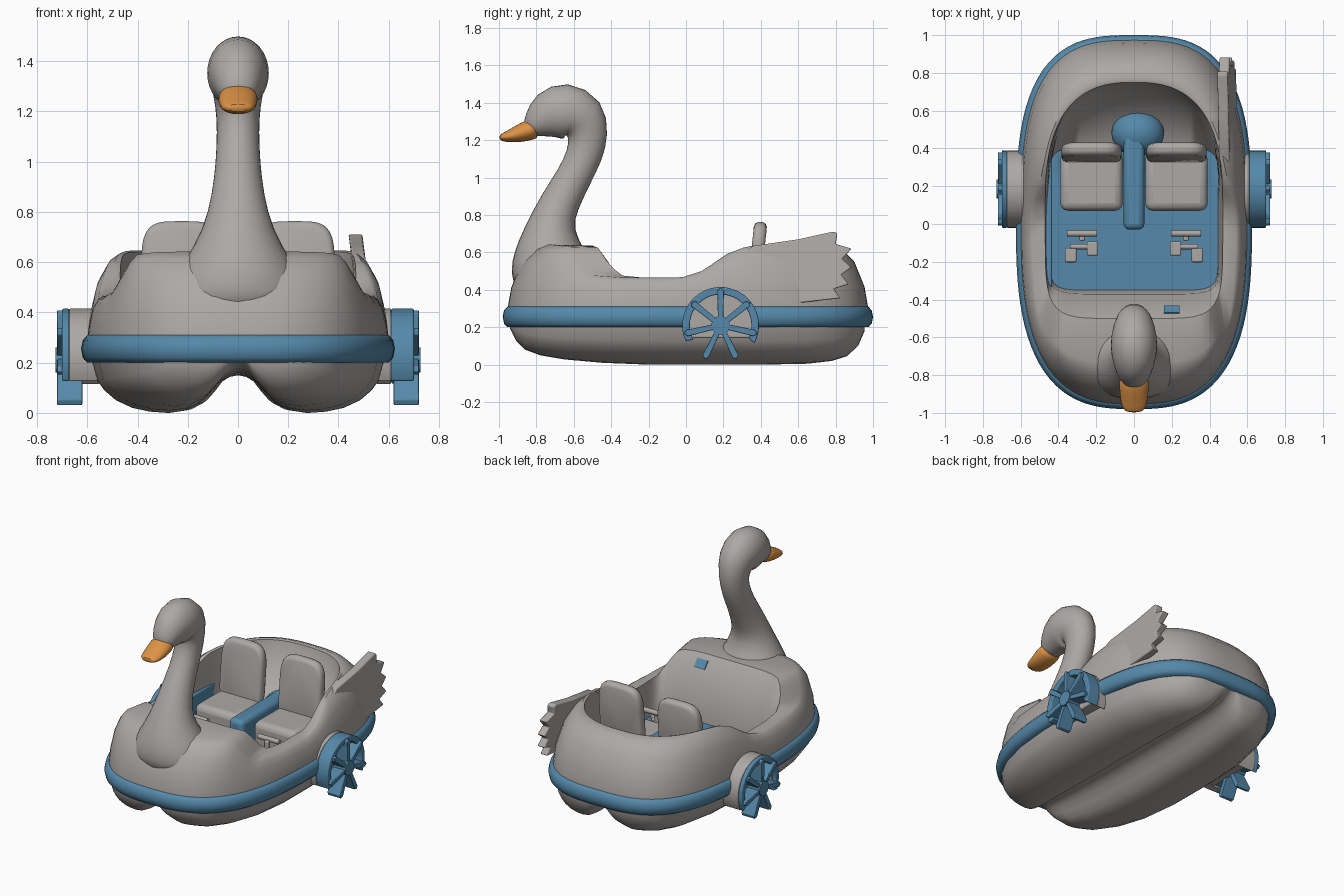
import bpy, bmesh, math
from mathutils import Vector, Matrix

if "Cube" in bpy.data.objects:
    bpy.data.objects.remove(bpy.data.objects["Cube"])


def material(name, rgb):
    m = bpy.data.materials.new(name)
    m.diffuse_color = (*rgb, 1)
    m.use_nodes = True
    m.node_tree.nodes["Principled BSDF"].inputs["Base Color"].default_value = m.diffuse_color
    return m


GREY = material("warm grey", (0.42, 0.395, 0.38))
BLUE = material("boat blue", (0.09, 0.25, 0.40))
ORANGE = material("beak orange", (0.72, 0.29, 0.06))


def finish(name, bm, mats, angle=40, subsurf=0, bevel=0):
    bmesh.ops.recalc_face_normals(bm, faces=bm.faces[:])
    me = bpy.data.meshes.new(name)
    bm.to_mesh(me)
    bm.free()
    for m in mats:
        me.materials.append(m)
    me.shade_smooth()
    me.set_sharp_from_angle(angle=math.radians(angle))
    ob = bpy.data.objects.new(name, me)
    bpy.context.collection.objects.link(ob)
    if bevel:
        b = ob.modifiers.new("bevel", 'BEVEL')
        b.width, b.segments = bevel, 3
    if subsurf:
        s = ob.modifiers.new("smooth", 'SUBSURF')
        s.levels = s.render_levels = subsurf
    return ob


def loft(rings, caps=True, wrap=False):
    """Skin closed rings; returns bmesh and the end caps."""
    bm = bmesh.new()
    vs = [[bm.verts.new(p) for p in r] for r in rings]
    pairs = list(zip(vs, vs[1:])) + ([(vs[-1], vs[0])] if wrap else [])
    for a, b in pairs:
        n = len(a)
        for i in range(n):
            j = (i + 1) % n
            bm.faces.new((a[i], a[j], b[j], b[i]))
    ends = [bm.faces.new(vs[0]), bm.faces.new(vs[-1])] if caps else []
    return bm, ends


def prism(name, pts, x0, x1, mat, bevel=0.0, shear=None):
    """Extrude a y,z outline along x."""
    bm, _ = loft([[Vector((x, y, z)) for y, z in pts] for x in (x0, x1)])
    if shear:
        for v in bm.verts:
            v.co.x += shear(v.co.z)
    return finish(name, bm, [mat], 30, bevel=bevel)


def box(name, centre, size, mat, bevel=0.01, lean=0.0):
    bm = bmesh.new()
    bmesh.ops.create_cube(bm, size=1)
    for v in bm.verts:
        v.co = Vector(v.co[i] * size[i] for i in range(3))
    bmesh.ops.transform(bm, verts=bm.verts[:], matrix=Matrix.Translation(centre) @ Matrix.Rotation(lean, 4, 'X'))
    return finish(name, bm, [mat], 50, bevel=bevel)


def interp(keys, x):
    if x <= keys[0][0]:
        return keys[0][1]
    for (a, p), (b, q) in zip(keys, keys[1:]):
        if x <= b:
            return p + (q - p) * (x - a) / (b - a)
    return keys[-1][1]


N = 112
FLOOR_Z = .235


def outline(a, front, rear, cy, nf, nr):
    """Superellipse plan outline with different front and rear halves."""
    pts = []
    for i in range(N):
        t = 2 * math.pi * (i + 0.5) / N
        c, s = math.cos(t), math.sin(t)
        n, b = (nr, rear) if s > 0 else (nf, front)
        r = (abs(c) ** n + abs(s) ** n) ** (-1 / n)
        pts.append(Vector((a * c * r, cy + b * s * r, 0)))
    return pts


# Upper body shell with open cockpit
outer = outline(0.60, 0.965, 0.965, 0.01, 2.8, 3.0)
rim = outline(0.47, 0.60, 0.65, 0.10, 6, 2.6)
floor = outline(0.445, 0.40, 0.35, 0.05, 10, 10)
RIM_Z = [(-.52, .65), (-.47, .63), (-.41, .54), (-.35, .48), (-.2, .465), (.04, .465),
         (.12, .50), (.22, .59), (.32, .632), (.45, .645), (.8, .65)]
heights = [interp(RIM_Z, p.y) for p in rim]
# Rounder breast in front, steeper walls along the low sides
fuller = [(1 - .48 * min(max((-p.y - .4) / .45, 0), 1)) * (1 - .5 * (.65 - h) / .185)
          for p, h in zip(outer, heights)]
rings = [[p + Vector((0, 0, 0.22)) for p in outer]]
for k, f in [(0, .02), (.09, .35), (.33, .72), (.65, .93), (.92, 1), (1, .985)]:
    rings.append([o.lerp(r, k if k == 1 else k * g) + Vector((0, 0, .29 + f * (h - .29)))
                  for o, r, h, g in zip(outer, rim, heights, fuller)])
# Inner wall: sloping dash in front, sloping shelf behind
MID_K = [(-.45, .86), (-.3, .5), (.35, .5), (.6, .15)]
MID_F = [(-.45, .40), (-.3, .5), (.35, .5), (.6, .45)]
rings.append([r.lerp(f, interp(MID_K, r.y)) + Vector((0, 0, h + (FLOOR_Z - h) * interp(MID_F, r.y)))
              for r, f, h in zip(rim, floor, heights)])
rings.append([f + Vector((0, 0, FLOOR_Z)) for f in floor])
bm, ends = loft(rings)
ends[1].material_index = 1
finish("body_shell", bm, [GREY, BLUE], 45)
# Painted ledge and patches inside the cockpit
box("left_ledge", (-.457, -.01, .32), (.045, .78, .20), BLUE, .008)
box("dash_patch", (.20, -.452, .583), (.08, .06, .008), BLUE, 0, math.radians(-52))

# Blue bumper belt
prof = [(-.04, .2), (0, .2), (.018, .22), (.025, .255), (.018, .29), (0, .31), (-.04, .31)]
belt = [[Vector((p.x * (1 + d / .6), .01 + (p.y - .01) * (1 + d / .965), z)) for p in outer] for d, z in prof]
finish("bumper_belt", loft(belt, caps=False, wrap=True)[0], [BLUE], 60)

# Twin-lobed lower hull
LIFT = [(-.94, .19), (-.91, .13), (-.86, .08), (-.78, .05), (-.65, .028), (-.45, .01), (-.2, 0), (.1, 0),
        (.4, 0), (.65, .005), (.78, .02), (.86, .045), (.92, .10), (.955, .18)]
LOBE = [(0, .15), (.06, .143), (.13, .12), (.2, .075), (.27, .035), (.36, .01), (.48, 0), (.6, .005),
        (.72, .02), (.83, .05), (.91, .09), (.96, .13), (1, .215)]
section = [(-u, z) for u, z in LOBE[:0:-1]] + LOBE
rings = []
for y, lift in LIFT:
    w = .585 * (1 - (abs(y - .01) / .975) ** 2.8) ** (1 / 2.8)
    rings.append([Vector((u * w, y, lift + (.225 - lift) * z / .225)) for u, z in section])
finish("lower_hull", loft(rings)[0], [GREY], 50)


# Neck and head, swept along a curved path in the y,z plane
def sweep(name, path, mat, sides=16, horizontal=0):
    rings = []
    for i, (y, z, h, w) in enumerate(path):
        a, b = path[max(i - 1, 0)], path[min(i + 1, len(path) - 1)]
        t = Vector((0, b[0] - a[0], b[1] - a[1])).normalized()
        if i < horizontal:
            t = Vector((0, 0, 1))
        n = Vector((0, -t.z, t.y))
        rings.append([Vector((w * math.cos(q), y, z)) + n * h * math.sin(q)
                      for q in (2 * math.pi * k / sides for k in range(sides))])
    return finish(name, loft(rings)[0], [mat], 70, subsurf=1)


sweep("neck_and_head", [
    (-.68, .36, .24, .32), (-.695, .50, .25, .29), (-.73, .60, .195, .22), (-.737, .73, .133, .14),
    (-.675, .87, .108, .105), (-.60, 1.0, .095, .09), (-.54, 1.12, .098, .085), (-.52, 1.22, .11, .09),
    (-.54, 1.325, .145, .113), (-.645, 1.365, .17, .133), (-.75, 1.335, .135, .11),
    (-.815, 1.275, .072, .08), (-.845, 1.25, .04, .05)], GREY, horizontal=4)
sweep("beak", [
    (-.79, 1.262, .05, .07), (-.835, 1.257, .06, .084), (-.90, 1.232, .048, .078),
    (-.96, 1.217, .03, .07), (-1.0, 1.213, .016, .05)], ORANGE, 12)

# Feathered wing on the right side only
wing = [(.15, .42), (.25, .56), (.36, .635), (.6, .67), (.79, .712), (.81, .70), (.80, .645), (.885, .62),
        (.835, .565), (.885, .52), (.83, .48), (.87, .43), (.79, .405), (.825, .355), (.6, .33), (.25, .33)]
prism("feather_wing", wing, -.03, .025, GREY, .008, lambda z: .47 + (.71 - z) * .13)

# Centre console with rounded mound behind
box("centre_console", (0, .23, .31), (.11, .52, .24), BLUE, .03)
bm = bmesh.new()
bmesh.ops.create_uvsphere(bm, u_segments=20, v_segments=12, radius=1,
                          matrix=Matrix.Translation((.02, .48, .33)) @ Matrix.Diagonal((.14, .12, .11, 1)))
finish("console_mound", bm, [BLUE], 60)


def cylinder(name, centre, radius, length, mat):
    bm = bmesh.new()
    bmesh.ops.create_cone(bm, cap_ends=True, segments=16, radius1=radius, radius2=radius, depth=length,
                          matrix=Matrix.Translation(centre) @ Matrix.Rotation(math.pi / 2, 4, 'Y'))
    return finish(name, bm, [mat])


def seat_back(name, cx):
    """Rounded upright slab leaning slightly backwards."""
    shape = outline(.16, .215, .215, 0, 6, 4)
    rings = [[Vector((cx + p.x * k, .378 + d + p.y * .09, .548 + p.y * k)) for p in shape]
             for d, k in ((-.035, .88), (-.028, .96), (-.012, 1), (.012, 1), (.028, .96), (.035, .88))]
    finish(name, loft(rings)[0], [GREY], 60)


def polar(r, deg, cy=.185, cz=.21):
    a = math.radians(deg)
    return (cy + r * math.cos(a), cz + r * math.sin(a))


for s, side in ((1, "right"), (-1, "left")):
    # Seats
    box(f"seat_cushion_{side}", (s * .225, .225, .30), (.33, .31, .20), GREY, .04)
    seat_back(f"seat_back_{side}", s * .225)
    # Pedals with crossbar
    box(f"pedal_post_{side}", (s * .275, -.075, .30), (.03, .03, .16), GREY, .008)
    cylinder(f"pedal_crossbar_{side}", (s * .275, -.05, .38), .017, .16, GREY)
    cylinder(f"pedal_axle_{side}", (s * .275, -.12, .29), .014, .13, GREY)
    for k, y in ((.22, -.13), (.335, -.165)):
        box(f"pedal_{side}", (s * k, y, .29), (.06, .075, .03), GREY, .008)
    # Paddle wheel: housing, guard arch (mostly grey on the left), blades, hub
    half = [polar(.197, d) for d in range(-20, 201, 10)]
    prism(f"wheel_housing_{side}", half, s * .50, s * .635, GREY, .008)
    arch = [polar(.205, d) for d in range(-28, 209, 8)] + [polar(.165, d) for d in range(208, -29, -8)]
    split = .61 if s > 0 else .672
    prism(f"wheel_drum_{side}", arch, s * .55, s * split, GREY, .004)
    prism(f"wheel_guard_{side}", arch, s * split, s * .70, BLUE, .006)
    for i in range(7):
        d = 90 + i * 360 / 7
        blade = [polar(.03, d - 28), polar(.185, d - 5.5), polar(.20, d), polar(.185, d + 5.5), polar(.03, d + 28)]
        prism(f"paddle_blade_{side}", blade, s * .62, s * .72, BLUE, .004)
    cylinder(f"wheel_hub_{side}", (s * .645, .185, .21), .05, .165, BLUE)
